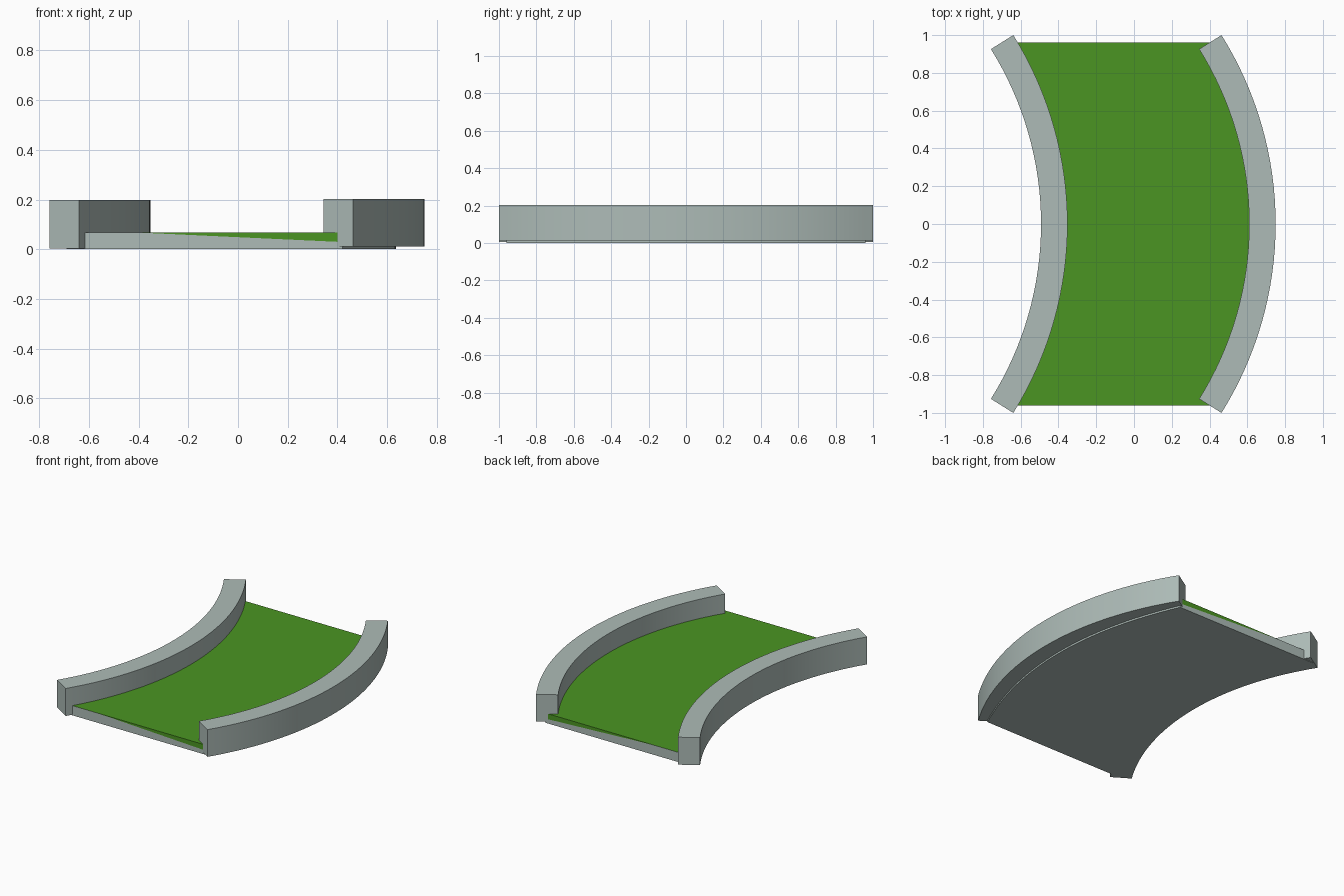
import bpy, bmesh, math

if "Cube" in bpy.data.objects:
    bpy.data.objects.remove(bpy.data.objects["Cube"])

def material(name, rgb):
    m = bpy.data.materials.new(name)
    m.diffuse_color = (*rgb, 1)
    m.use_nodes = True
    m.node_tree.nodes["Principled BSDF"].inputs["Base Color"].default_value = m.diffuse_color
    return m

GREY = material("pale grey", (0.42, 0.50, 0.475))
GREEN = material("grass green", (0.07, 0.30, 0.016))

def loft(name, rings, mats, side_mat=lambda i: 0, caps=(), angle=20):
    """Skin closed profile rings; caps lists (point indices, material) for both ends."""
    bm = bmesh.new()
    rows = [[bm.verts.new(p) for p in r] for r in rings]
    n = len(rows[0])
    for a, b in zip(rows, rows[1:]):
        for i in range(n):
            j = (i + 1) % n
            bm.faces.new((a[i], a[j], b[j], b[i])).material_index = side_mat(i)
    for row in (rows[0], rows[-1]):
        for ids, mat in caps:
            bm.faces.new([row[i] for i in ids]).material_index = mat
    bmesh.ops.recalc_face_normals(bm, faces=bm.faces[:])
    me = bpy.data.meshes.new(name)
    bm.to_mesh(me)
    bm.free()
    for m in mats:
        me.materials.append(m)
    ob = bpy.data.objects.new(name, me)
    bpy.context.collection.objects.link(ob)
    bpy.ops.object.select_all(action='DESELECT')
    ob.select_set(True)
    bpy.context.view_layer.objects.active = ob
    bpy.ops.object.shade_smooth_by_angle(angle=math.radians(angle))
    return ob

# Curved border walls: the same arc, shifted sideways
R_IN, R_OUT, HALF, SEG = 1.747, 1.887, math.radians(32), 32

def wall(name, mid_x, z0, z1):
    cx = mid_x - R_OUT
    rings = []
    for k in range(SEG + 1):
        a = HALF * (2 * k / SEG - 1)
        c, s = math.cos(a), math.sin(a)
        rings.append([(cx + r * c, r * s, z) for r, z in
                      ((R_IN, z0), (R_OUT, z0), (R_OUT, z1), (R_IN, z1))])
    loft(name, rings, [GREY], caps=[((0, 1, 2, 3), 0)])

wall("left_border_wall", -0.352, 0.004, 0.197)
wall("right_border_wall", 0.75, 0.012, 0.203)

# Track bed: grey base with a green turf top and green wedge on its end faces
TOP, LOW, END = 0.068, 0.029, 0.96
rings = []
for k in range(SEG + 1):
    t = 2 * k / SEG - 1
    xl, xr = -0.487 - 0.203 * t * t, 0.636 - 0.216 * t * t
    xm = xl + 0.243 * (xr - xl)
    y = END * t
    rings.append([(xl, y, 0), (xr, y, 0), (xr, y, LOW),
                  (xr, y, TOP), (xm, y, TOP), (xl, y, TOP)])
loft("track_bed", rings, [GREY, GREEN],
     side_mat=lambda i: 1 if i in (2, 3, 4) else 0,
     caps=[((0, 1, 2, 4, 5), 0), ((2, 3, 4), 1)])
